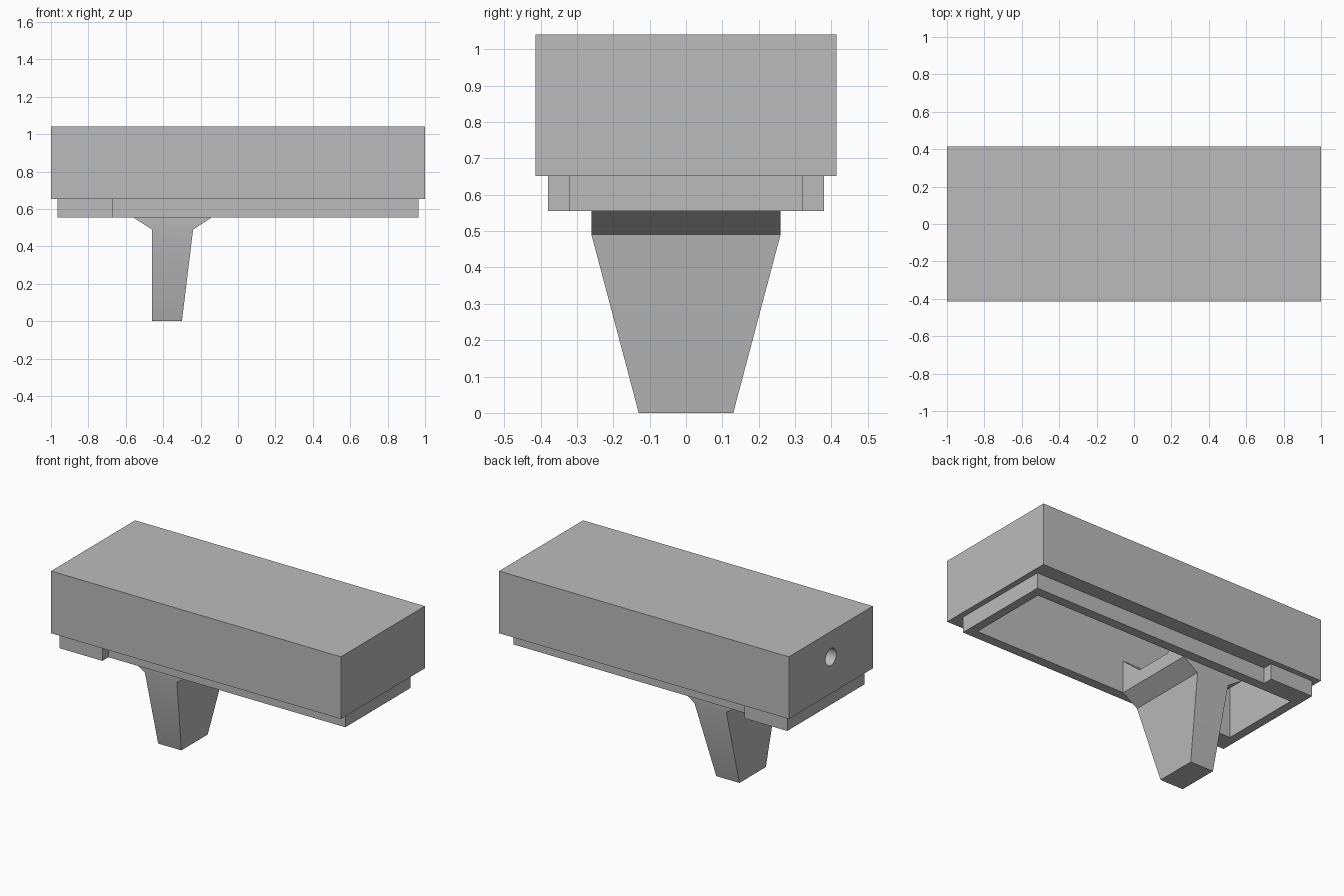
import bpy, bmesh, math
from mathutils import Matrix

cube = bpy.data.objects.get("Cube")
if cube:
    bpy.data.objects.remove(cube, do_unlink=True)

# Single grey finish
grey = bpy.data.materials.new("plain_grey")
grey.use_nodes = True
tone = (0.5, 0.5, 0.5, 1)
grey.diffuse_color = tone
grey.node_tree.nodes["Principled BSDF"].inputs["Base Color"].default_value = tone


def finish(name, bm):
    bmesh.ops.recalc_face_normals(bm, faces=bm.faces)
    mesh = bpy.data.meshes.new(name)
    bm.to_mesh(mesh)
    bm.free()
    mesh.materials.append(grey)
    obj = bpy.data.objects.new(name, mesh)
    bpy.context.collection.objects.link(obj)
    return obj


def loft(name, loops):
    """Skin a stack of matching closed loops and cap both ends."""
    bm = bmesh.new()
    rings = [[bm.verts.new(p) for p in loop] for loop in loops]
    for low, high in zip(rings, rings[1:]):
        for i in range(len(low)):
            j = (i + 1) % len(low)
            bm.faces.new((low[i], low[j], high[j], high[i]))
    bm.faces.new(rings[0])
    bm.faces.new(rings[-1])
    return finish(name, bm)


def rect(x0, x1, y, z):
    return [(x0, -y, z), (x1, -y, z), (x1, y, z), (x0, y, z)]


def select_only(obj):
    bpy.ops.object.select_all(action='DESELECT')
    obj.select_set(True)
    bpy.context.view_layer.objects.active = obj


def cut(obj, cutter):
    cutter.hide_render = True
    mod = obj.modifiers.new("cut", 'BOOLEAN')
    mod.operation = 'DIFFERENCE'
    mod.solver = 'EXACT'
    mod.object = cutter
    select_only(obj)
    bpy.ops.object.modifier_apply(modifier=mod.name)


BOTTOM, STEP, TOP = 0.555, 0.652, 1.04

# Main block
body = loft("main_block", [rect(-1, 1, 0.414, z) for z in (STEP, TOP)])

# Stepped flange under the block, wider at one end
half = [(-0.965, 0.38), (-0.67, 0.38), (-0.67, 0.32), (0.965, 0.32)]
outline = half + [(x, -y) for x, y in reversed(half)]
flange = loft("stepped_flange", [[(x, y, z) for x, y in outline] for z in (BOTTOM, STEP)])

# Deep pocket open at the bottom
pocket = loft("pocket_cutter", [rect(-0.91, 0.91, 0.26, z) for z in (0.5, 0.95)])
cut(body, pocket)
cut(flange, pocket)

# Round hole through the end wall
bm = bmesh.new()
bmesh.ops.create_cone(bm, cap_ends=True, segments=32, radius1=0.053, radius2=0.053, depth=0.2,
                      matrix=Matrix.Translation((-0.96, 0, 0.88)) @ Matrix.Rotation(math.pi / 2, 4, 'Y'))
hole = finish("hole_cutter", bm)
cut(body, hole)

# Tapered leg with flared shoulders and a head inside the pocket
leg = loft("tapered_leg", [
    rect(-0.46, -0.30, 0.13, 0),
    rect(-0.46, -0.24, 0.26, 0.49),
    rect(-0.56, -0.14, 0.26, BOTTOM),
    rect(-0.56, -0.14, 0.26, 0.755),
])

# Sloped notch across the top of the leg
notch = [(-0.12, 0.638), (0.12, 0.638), (0.275, 0.768), (-0.275, 0.768)]
notch_cutter = loft("notch_cutter", [[(x, y, z) for y, z in notch] for x in (-0.7, 0)])
cut(leg, notch_cutter)

for cutter in (pocket, hole, notch_cutter):
    bpy.data.objects.remove(cutter, do_unlink=True)

for obj in (body, flange, leg):
    select_only(obj)
    bpy.ops.object.shade_smooth_by_angle(angle=math.radians(30))
